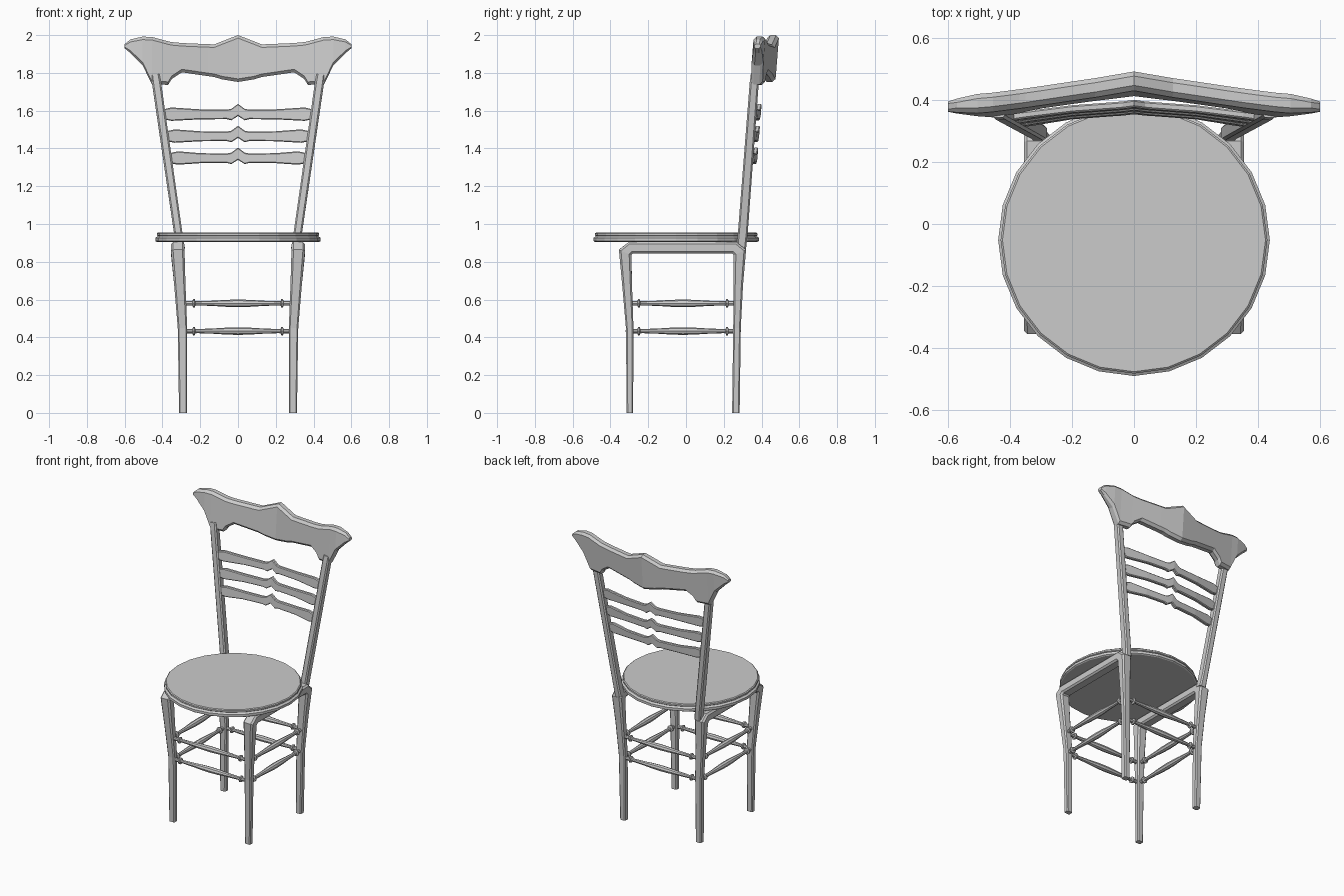
import bpy
import math
from mathutils import Vector

if "Cube" in bpy.data.objects:
    bpy.data.objects.remove(bpy.data.objects["Cube"])


def loft(name, rings):
    """Skin a list of equal-length rings and cap both ends."""
    n = len(rings[0])
    verts = [tuple(p) for r in rings for p in r]
    faces = [(i * n + j, i * n + (j + 1) % n, (i + 1) * n + (j + 1) % n, (i + 1) * n + j)
             for i in range(len(rings) - 1) for j in range(n)]
    faces += [tuple(reversed(range(n))), tuple(range(len(verts) - n, len(verts)))]
    mesh = bpy.data.meshes.new(name)
    mesh.from_pydata(verts, [], faces)
    obj = bpy.data.objects.new(name, mesh)
    bpy.context.collection.objects.link(obj)
    # consistent outward normals
    import bmesh
    bm = bmesh.new()
    bm.from_mesh(mesh)
    bmesh.ops.recalc_face_normals(bm, faces=bm.faces)
    bm.to_mesh(mesh)
    bm.free()
    return obj


def octagon(a, b, c):
    """Rectangle of half sizes a, b with corners cut by c."""
    return [(a, b - c), (a - c, b), (c - a, b), (-a, b - c),
            (-a, c - b), (c - a, -b), (a - c, -b), (a, c - b)]


def sweep(name, path):
    """Chamfered bar along (x, y, z, half width, half depth) points."""
    pts = [Vector(p[:3]) for p in path]
    rings = []
    for i, p in enumerate(path):
        d0 = (pts[i] - pts[max(i - 1, 0)]).normalized()
        d1 = (pts[min(i + 1, len(pts) - 1)] - pts[i]).normalized()
        t = (d0 + d1).normalized()
        mitre = 1 / max(t.dot(d1 if d1.length else d0), 0.5)
        side = Vector((1, 0, 0))
        side = (side - t * side.dot(t)).normalized()
        up = t.cross(side)
        rings.append([pts[i] + side * u + up * v * mitre
                      for u, v in octagon(p[3], p[4], 0.35 * min(p[3], p[4]))])
    return loft(name, rings)


def turned(name, centre, axis, profile, sides=8):
    """Turned part from (position along axis, radius) points."""
    ax = Vector(axis)
    u = Vector((0, 0, 1)) if abs(ax.z) < 0.5 else Vector((1, 0, 0))
    v = ax.cross(u)
    rings = []
    for d, r in profile:
        angles = [2 * math.pi * k / sides for k in range(sides)]
        rings.append([Vector(centre) + ax * d + u * r * math.cos(a) + v * r * math.sin(a)
                      for a in angles])
    return loft(name, rings)


def board(name, half, y_at, thick_at, lean, chamfer):
    """Bowed board from half stations (x, low z, high z), mirrored in x."""
    stations = [(-x, lo, hi) for x, lo, hi in half[::-1]] + half[1:]
    z0 = (half[0][1] + half[0][2]) / 2
    rings = []
    for x, lo, hi in stations:
        h = (hi - lo) / 2
        mid = (hi + lo) / 2
        t = thick_at(abs(x))
        ring = octagon(t, h, min(chamfer, h * 0.6, t * 0.6))
        rings.append([(x, y_at(abs(x)) + u + lean * (mid + v - z0), mid + v) for u, v in ring])
    return loft(name, rings)


def interp(table):
    def f(x):
        for (x0, y0), (x1, y1) in zip(table, table[1:]):
            if x <= x1:
                return y0 + (y1 - y0) * (x - x0) / (x1 - x0)
        return table[-1][1]
    return f


# Round seat with a stepped rim
turned("seat", (0, -0.052, 0), (0, 0, 1),
       [(0.905, 0.43), (0.91, 0.438), (0.927, 0.438), (0.932, 0.43),
        (0.936, 0.425), (0.94, 0.43), (0.95, 0.43), (0.955, 0.424)], 24)

# Bent frames (front leg, seat rail, back leg) and back posts
for s, label in ((1, "right"), (-1, "left")):
    frame = [(.291, -.297, 0, .021, .017), (.294, -.298, .45, .025, .02),
             (.308, -.312, .68, .03, .026), (.319, -.322, .85, .036, .032),
             (.319, -.293, .874, .036, .03), (.319, .257, .874, .036, .03),
             (.319, .285, .85, .036, .032), (.308, .277, .68, .03, .025),
             (.294, .270, .45, .025, .02), (.291, .264, 0, .021, .02)]
    sweep(label + "_leg_frame", [(s * x, y, z, a, b) for x, y, z, a, b in frame])
    post = [(.305, .292, .87, .024, .026), (.317, .301, .955, .022, .026),
            (.431, .361, 1.745, .024, .024), (.438, .365, 1.79, .022, .022)]
    sweep(label + "_back_post", [(s * x, y, z, a, b) for x, y, z, a, b in post])

# Turned stretchers, two on each side
half_spindle = [(0, .020), (.06, .0185), (.13, .014), (.215, .011), (.226, .012),
                (.229, .022), (.238, .022), (.241, .012), (.283, .012)]
spindle = [(-d, r) for d, r in half_spindle[::-1]] + half_spindle[1:]
for z, level in ((.58, "upper"), (.433, "lower")):
    out = .006 if z > .5 else 0
    turned(level + "_front_stretcher", (0, -.299 - out, z), (1, 0, 0), spindle)
    turned(level + "_back_stretcher", (0, .270 + out * .5, z), (1, 0, 0), spindle)
    for s, label in ((1, "right"), (-1, "left")):
        turned(level + "_" + label + "_stretcher", (s * (.294 + out), -.016, z), (0, 1, 0), spindle)

# Scalloped crest rail
crest = [(0, 1.752, 2.0), (.085, 1.766, 1.967), (.125, 1.778, 1.951), (.16, 1.783, 1.952),
         (.297, 1.803, 1.958), (.35, 1.768, 1.963), (.37, 1.737, 1.967), (.455, 1.738, 1.99),
         (.505, 1.84, 1.992), (.57, 1.905, 1.977), (.6, 1.93, 1.952)]
board("crest_rail", crest,
      interp([(0, .452), (.15, .431), (.3, .408), (.45, .385), (.53, .378), (.6, .373)]),
      interp([(0, .031), (.53, .031), (.6, .016)]), 0.08, .016)

# Three bowed slats with a small peak at the centre
for k, label in enumerate(("top", "middle", "bottom")):
    z, w, y = 1.58 - .116 * k, .392 - .017 * k, .386 - .009 * k
    slat = [(0, z - .008, z + .056), (.035, z - .031, z + .03), (.06, z - .025, z + .025),
            (.2, z - .026, z + .027), (w - .04, z - .034, z + .037), (w, z - .026, z + .028)]
    board(label + "_slat", slat, interp([(0, y), (.2, y - .015), (w, y - .04)]),
          lambda x: .012, 0.08, .005)
